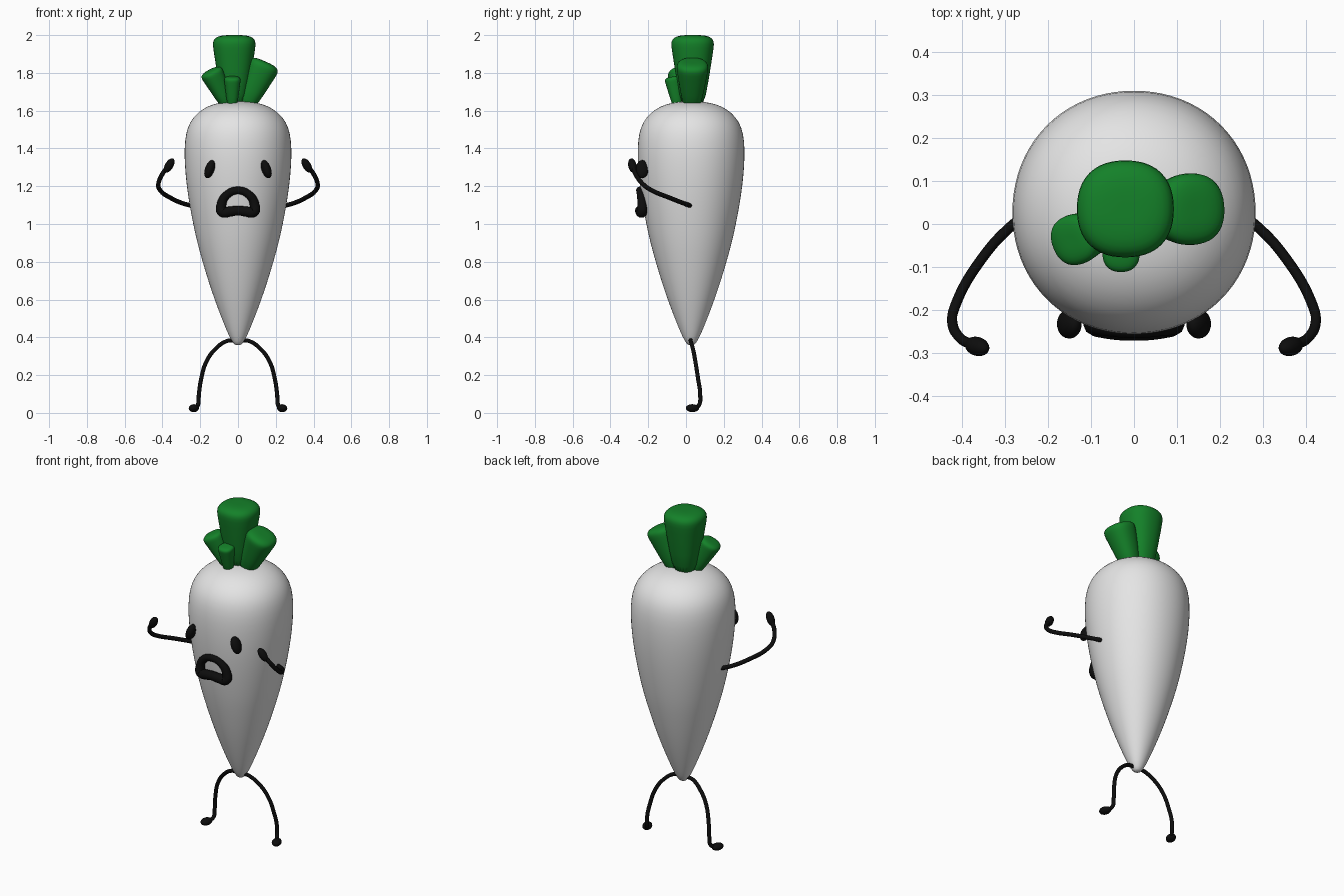
import bpy
import bmesh
import math
from mathutils import Vector

if "Cube" in bpy.data.objects:
    bpy.data.objects.remove(bpy.data.objects["Cube"], do_unlink=True)


def material(name, rgb):
    m = bpy.data.materials.new(name)
    m.use_nodes = True
    m.diffuse_color = (*rgb, 1)
    bsdf = m.node_tree.nodes["Principled BSDF"]
    bsdf.inputs["Base Color"].default_value = (*rgb, 1)
    bsdf.inputs["Roughness"].default_value = 0.6
    return m


WHITE = material("root white", (0.78, 0.78, 0.78))
GREEN = material("leaf green", (0.007, 0.22, 0.022))
BLACK = material("black", (0.004, 0.004, 0.004))


def align(direction):
    return Vector(direction).to_track_quat("Z", "Y")


def loft(name, profile, mat, base=(0, 0, 0), direction=(0, 0, 1), power=2.0, sides=32):
    """Closed solid from (height, radius) rings with a superellipse section."""
    bm = bmesh.new()
    rings = []
    for h, r in profile:
        ring = []
        for i in range(sides):
            a = math.tau * i / sides
            c, s = math.cos(a), math.sin(a)
            k = r / (abs(c) ** power + abs(s) ** power) ** (1 / power)
            ring.append(bm.verts.new((k * c, k * s, h)))
        rings.append(ring)
    for low, high in zip(rings, rings[1:]):
        for i in range(sides):
            j = (i + 1) % sides
            bm.faces.new((low[i], low[j], high[j], high[i]))
    bm.faces.new(rings[0][::-1])
    bm.faces.new(rings[-1])
    me = bpy.data.meshes.new(name)
    bm.to_mesh(me)
    bm.free()
    ob = bpy.data.objects.new(name, me)
    bpy.context.collection.objects.link(ob)
    ob.location = base
    ob.rotation_mode = "QUATERNION"
    ob.rotation_quaternion = align(direction)
    me.materials.append(mat)
    me.shade_smooth()
    ob.modifiers.new("smooth", "SUBSURF").levels = 1
    return ob


def blob(name, centre, size, direction, mat=BLACK):
    """Ellipsoid whose local z axis points along direction."""
    bpy.ops.mesh.primitive_uv_sphere_add(segments=24, ring_count=14, radius=1, location=centre)
    ob = bpy.context.object
    ob.name = name
    ob.scale = size
    ob.rotation_mode = "QUATERNION"
    ob.rotation_quaternion = align(direction)
    ob.data.materials.append(mat)
    ob.data.shade_smooth()


def tube(name, points, radius, closed=False, widths=None):
    """Round tube along a smooth curve, turned into a mesh."""
    cu = bpy.data.curves.new(name, "CURVE")
    cu.dimensions = "3D"
    cu.bevel_depth = radius
    cu.bevel_resolution = 3
    cu.resolution_u = 8
    cu.use_fill_caps = True
    sp = cu.splines.new("BEZIER")
    sp.bezier_points.add(len(points) - 1)
    for i, (bp, co) in enumerate(zip(sp.bezier_points, points)):
        bp.co = co
        bp.handle_left_type = bp.handle_right_type = "AUTO"
        bp.radius = widths[i] if widths else 1
    sp.use_cyclic_u = closed
    ob = bpy.data.objects.new(name, cu)
    bpy.context.collection.objects.link(ob)
    cu.materials.append(BLACK)
    bpy.ops.object.select_all(action="DESELECT")
    ob.select_set(True)
    bpy.context.view_layer.objects.active = ob
    bpy.ops.object.convert(target="MESH")
    bpy.context.object.data.shade_smooth()


# Tapered root body
loft("body", [(0.358, 0.012), (0.37, 0.03), (0.44, 0.062), (0.52, 0.094), (0.6, 0.124),
              (0.7, 0.158), (0.8, 0.188), (0.9, 0.216), (1.0, 0.238), (1.1, 0.257),
              (1.2, 0.272), (1.3, 0.282), (1.4, 0.285), (1.48, 0.277), (1.54, 0.256),
              (1.59, 0.215), (1.625, 0.16), (1.643, 0.1), (1.65, 0.03)],
     WHITE, base=(0, 0.027, 0), power=2.08, sides=40)

# Leaf stalks: base, tip, tip radius
LEAVES = {
    "tall_leaf": ((-0.02, 0.035, 1.6), (-0.02, 0.035, 2.0), 0.115),
    "left_leaf": ((0.03, 0.03, 1.6), (0.145, 0.035, 1.86), 0.085),
    "right_leaf": ((-0.04, 0.0, 1.6), (-0.147, -0.04, 1.815), 0.06),
    "small_front_leaf": ((-0.03, -0.04, 1.6), (-0.03, -0.072, 1.78), 0.044),
}
for name, (base, tip, r) in LEAVES.items():
    axis = Vector(tip) - Vector(base)
    n = axis.length
    loft(name, [(0, 0.5 * r), (0.4 * n, 0.74 * r), (n - 0.75 * r, 0.95 * r), (n - 0.4 * r, r),
                (n - 0.2 * r, 0.95 * r), (n - 0.06 * r, 0.78 * r), (n, 0.45 * r), (n, 0.1 * r)],
         GREEN, base, axis, power=2.4, sides=24)

# Paired limbs and eyes
for side, s in (("left", 1), ("right", -1)):
    tube(side + "_arm", [(s * x, y, z) for x, y, z in (
        (0.235, 0.03, 1.095), (0.285, -0.005, 1.107), (0.36, -0.09, 1.14), (0.413, -0.185, 1.18),
        (0.422, -0.225, 1.208), (0.403, -0.265, 1.26), (0.375, -0.28, 1.3))], 0.012)
    blob(side + "_hand", (s * 0.364, -0.284, 1.31), (0.022, 0.022, 0.042), (s * -0.5, -0.15, 0.85))
    tube(side + "_leg", [(s * x, y, z) for x, y, z in (
        (0.02, 0.025, 0.385), (0.06, 0.025, 0.38), (0.12, 0.037, 0.338), (0.168, 0.05, 0.27),
        (0.195, 0.064, 0.18), (0.207, 0.075, 0.1), (0.213, 0.068, 0.04),
        (0.228, 0.045, 0.025))], 0.011)
    blob(side + "_foot", (s * 0.234, 0.034, 0.025), (0.026, 0.021, 0.036), (s * 0.3, -1, 0))
    blob(side + "_eye", (s * 0.15, -0.232, 1.29), (0.034, 0.025, 0.05), (s * -0.35, 0, 1))

# Frowning mouth ring, bent around the body
upper = [(0.083, 1.065, 1.2), (0.087, 1.105, 1.05), (0.058, 1.155, 0.9)]
lower = [(0.042, 1.066, 1.15)]
ring = upper + [(0, 1.178, 0.85)] + [(-x, z, w) for x, z, w in upper[::-1]]
ring += [(-x, z, w) for x, z, w in lower] + [(0, 1.071, 1.1)] + lower
tube("mouth", [(x, -0.244 + 1.5 * x * x, z) for x, z, w in ring], 0.024,
     closed=True, widths=[w for x, z, w in ring])
